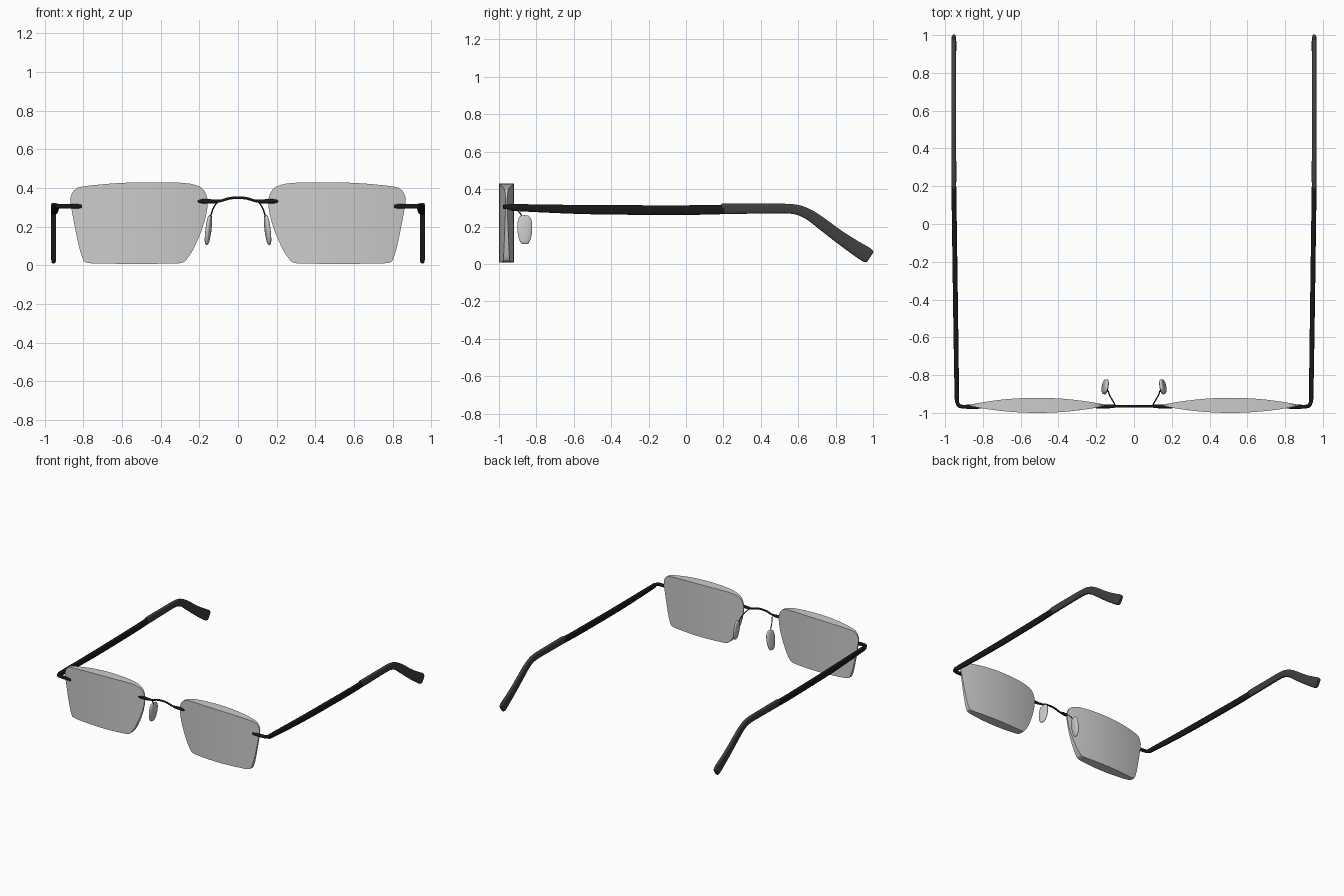
import bpy, bmesh, math
from mathutils import Vector, Matrix

if "Cube" in bpy.data.objects:
    bpy.data.objects.remove(bpy.data.objects["Cube"])


def material(name, rgba):
    m = bpy.data.materials.new(name)
    m.diffuse_color = rgba
    m.use_nodes = True
    m.node_tree.nodes["Principled BSDF"].inputs["Base Color"].default_value = m.diffuse_color
    return m


BLACK = material("black_metal", (0.009, 0.009, 0.009, 1))
RUBBER = material("dark_rubber", (0.05, 0.05, 0.05, 1))
GLASS = material("tinted_lens", (0.56, 0.56, 0.56, 0.7))
PAD = material("clear_pad", (0.62, 0.62, 0.62, 0.8))


def finish(bm, name, mat, mirror=True, angle=40):
    bmesh.ops.recalc_face_normals(bm, faces=bm.faces)
    me = bpy.data.meshes.new(name)
    bm.to_mesh(me)
    bm.free()
    ob = bpy.data.objects.new(name, me)
    bpy.context.collection.objects.link(ob)
    me.materials.append(mat)
    bpy.ops.object.select_all(action='DESELECT')
    ob.select_set(True)
    bpy.context.view_layer.objects.active = ob
    bpy.ops.object.shade_smooth_by_angle(angle=math.radians(angle))
    if mirror:
        ob.modifiers.new("mirror", 'MIRROR').use_mirror_merge = False
    return ob


def spline(pts, n, closed=False):
    """Catmull-Rom through points of any dimension."""
    pts = [Vector(p) for p in pts]
    k = len(pts)
    get = (lambda i: pts[i % k]) if closed else (lambda i: pts[max(0, min(k - 1, i))])
    out = []
    for i in range(k if closed else k - 1):
        a, b, c, d = (get(i + j) for j in (-1, 0, 1, 2))
        for s in range(n):
            t = s / n
            out.append(0.5 * (2 * b + (c - a) * t + (2 * a - 5 * b + 4 * c - d) * t * t
                              + (3 * b - a - 3 * c + d) * t ** 3))
    return out if closed else out + [pts[-1]]


def loft(name, stations, mat, mirror=True, power=1.0, sides=16, n=5):
    """Sweep an oval along (x, y, z, half width, half height) stations."""
    path = spline([Vector(s) for s in stations], n)
    cen = [Vector(p[:3]) for p in path]
    bm = bmesh.new()
    rings = []
    for i, p in enumerate(path):
        t = (cen[min(i + 1, len(cen) - 1)] - cen[max(i - 1, 0)]).normalized()
        side = t.cross(Vector((0, 0, 1))).normalized()
        up = side.cross(t)
        ring = []
        for j in range(sides):
            a = 2 * math.pi * (j + 0.5) / sides
            c, s = math.cos(a), math.sin(a)
            ring.append(bm.verts.new(cen[i]
                        + side * p[3] * math.copysign(abs(c) ** power, c)
                        + up * p[4] * math.copysign(abs(s) ** power, s)))
        rings.append(ring)
    for r, q in zip(rings, rings[1:]):
        for j in range(sides):
            k = (j + 1) % sides
            bm.faces.new((r[j], r[k], q[k], q[j]))
    bm.faces.new(rings[0])
    bm.faces.new(rings[-1])
    return finish(bm, name, mat, mirror)


# Lenses: outline extruded, sliced into a grid, and bulged into a biconvex section
outline = [(.866, .32), (.861, .365), (.845, .39), (.81, .406), (.664, .422), (.5, .429),
           (.30, .427), (.21, .412), (.17, .378), (.157, .315), (.178, .21), (.225, .095),
           (.261, .037), (.29, .013), (.36, .009), (.52, .007), (.70, .009), (.778, .013),
           (.803, .034), (.83, .13)]
bm = bmesh.new()
front = bm.faces.new([bm.verts.new((p[0], -1, p[1])) for p in spline(outline, 4, True)])
ext = bmesh.ops.extrude_face_region(bm, geom=[front], use_keep_orig=True)
for v in ext["geom"]:
    if isinstance(v, bmesh.types.BMVert):
        v.co.y = 1
cuts = [((.157 + .709 * i / 36, 0, 0), (1, 0, 0)) for i in range(1, 36)]
cuts += [((0, 0, .43 * i / 8), (0, 0, 1)) for i in range(1, 8)]
for co, no in cuts:
    bmesh.ops.bisect_plane(bm, geom=bm.verts[:] + bm.edges[:] + bm.faces[:], dist=1e-5,
                           plane_co=co, plane_no=no)
for v in bm.verts:
    u = (v.co.x - .5115) / .356
    v.co.y = -.96 + math.copysign(.004 + .036 * max(0, 1 - u * u), v.co.y)
finish(bm, "lens", GLASS)

# Hinge arm, elbow and temple bar
loft("temple_bar", [(.802, -.967, .305, .004, .004), (.812, -.967, .305, .010, .010),
                    (.85, -.967, .305, .012, .012), (.905, -.967, .306, .010, .012),
                    (.928, -.960, .306, .010, .012), (.936, -.94, .304, .010, .014),
                    (.938, -.90, .301, .012, .019), (.944, -.5, .290, .013, .025),
                    (.951, 0, .288, .013, .026), (.954, .205, .291, .013, .025)],
     BLACK, power=.65)

# Soft ear tip that bends down and flares
loft("ear_tip", [(.954, .2, .295, .010, .022), (.954, .206, .295, .013, .028),
                 (.954, .4, .296, .013, .027), (.954, .53, .296, .013, .026),
                 (.954, .60, .288, .013, .027), (.954, .66, .262, .013, .029),
                 (.954, .72, .220, .013, .032), (.954, .81, .152, .013, .034),
                 (.954, .90, .090, .013, .038), (.954, .965, .049, .013, .041),
                 (.954, .985, .036, .010, .032)], RUBBER, power=.55)

# Bridge: mounting pins and thin arch
loft("bridge_pin", [(.218, -.966, .331, .003, .004), (.208, -.966, .331, .009, .010),
                    (.16, -.966, .331, .011, .012), (.12, -.965, .330, .010, .010),
                    (.09, -.965, .333, .006, .006)], BLACK)
arch = [(.11, .330), (.085, .334), (.045, .346), (0, .350)]
loft("bridge_arch", [(-x, -.965, z, .007, .007) for x, z in arch]
     + [(x, -.965, z, .007, .007) for x, z in arch[-2::-1]], BLACK, mirror=False, sides=12)

# Nose pad wires
loft("pad_wire", [(x, y, z, .0035, .0035) for x, y, z in
                  [(.098, -.963, .331), (.104, -.95, .328), (.116, -.93, .315),
                   (.130, -.905, .290), (.137, -.885, .268), (.146, -.868, .235),
                   (.152, -.862, .215)]], BLACK, sides=8)

# Nose pads: flattened, tilted discs, broader at the top
bm = bmesh.new()
bmesh.ops.create_uvsphere(bm, u_segments=24, v_segments=20, radius=1)
for v in bm.verts:
    x, y, z = v.co
    r = math.hypot(x, y)
    k = (r ** .6 / r if r > 1e-6 else 1) * (1 + .12 * z)
    thick = math.copysign(abs(x) ** .6, x)
    v.co = (thick * .014, y * k * .040, z * .078)
tilt = Matrix.Rotation(math.radians(-7), 4, 'Y') @ Matrix.Rotation(math.radians(9), 4, 'Z')
bmesh.ops.transform(bm, matrix=Matrix.Translation((.153, -.862, .183)) @ tilt, verts=bm.verts)
finish(bm, "nose_pad", PAD, angle=60)
